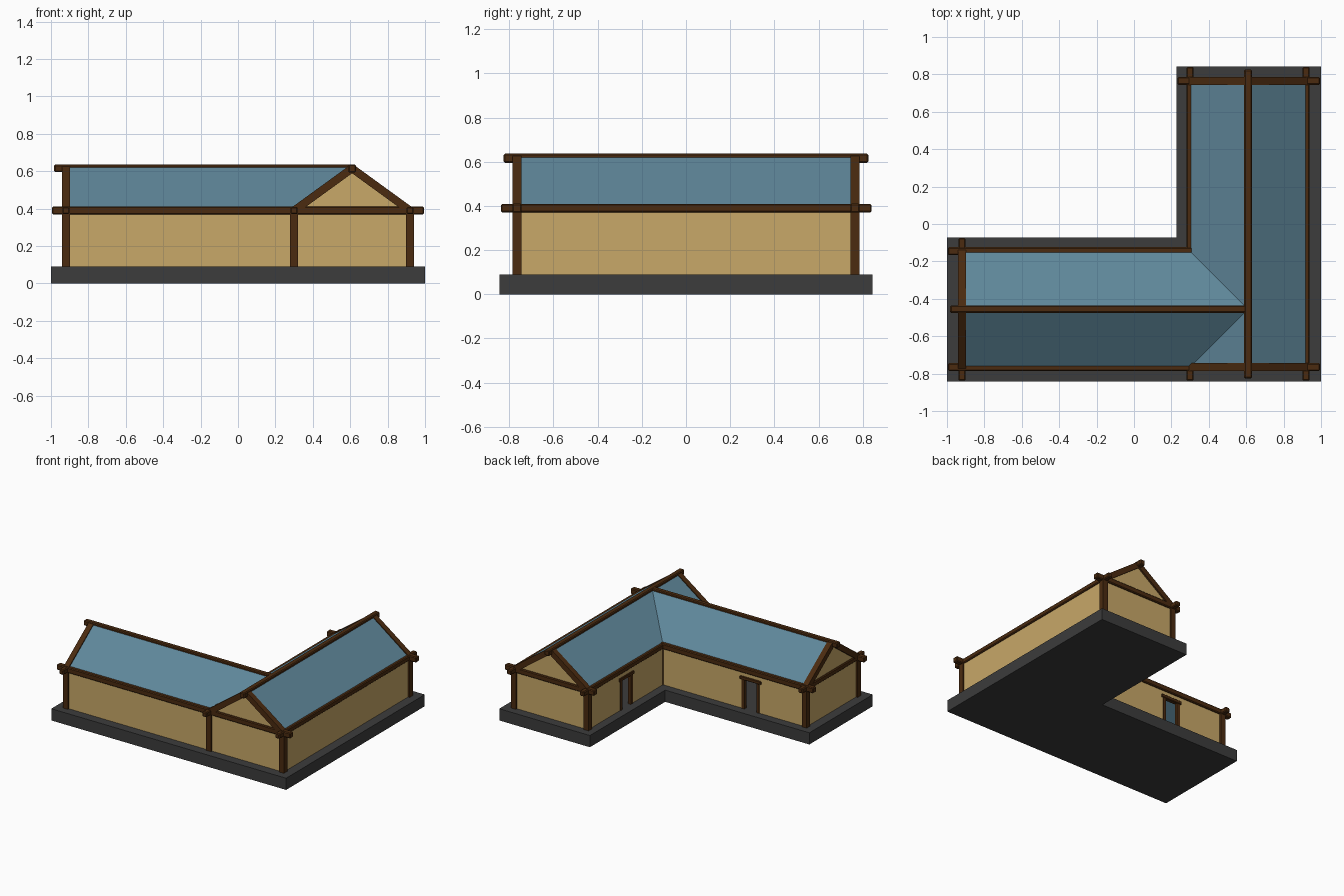
import bpy, bmesh
from mathutils import Vector, Matrix

if "Cube" in bpy.data.objects:
    bpy.data.objects.remove(bpy.data.objects["Cube"])


def material(name, rgb):
    m = bpy.data.materials.new(name)
    m.diffuse_color = (*rgb, 1)
    m.use_nodes = True
    m.node_tree.nodes["Principled BSDF"].inputs["Base Color"].default_value = m.diffuse_color
    return m


STONE = material("dark grey stone", (0.045, 0.045, 0.045))
TAN = material("tan plaster", (0.578, 0.391, 0.138))
WOOD = material("dark brown wood", (0.069, 0.024, 0.005))
BLUE = material("slate blue roof", (0.114, 0.242, 0.323))

# Main layout: wall centre lines and heights
XL, XI, XR, XM = -0.92, 0.30, 0.92, 0.61        # left, inner, right, ridge
YF, YI, YB, YM = -0.765, -0.145, 0.765, -0.455  # front, inner, back, ridge
FLOOR, EAVE, PEAK = 0.09, 0.39, 0.615


def finish(name, bm, mat):
    bmesh.ops.recalc_face_normals(bm, faces=bm.faces)
    me = bpy.data.meshes.new(name)
    bm.to_mesh(me)
    bm.free()
    me.materials.append(mat)
    ob = bpy.data.objects.new(name, me)
    bpy.context.collection.objects.link(ob)
    return ob


def bar(name, a, b, width=0.042, height=0.042, bevel=0.006, mat=WOOD):
    """Rectangular bar running from a to b."""
    a, b = Vector(a), Vector(b)
    d = (b - a).normalized()
    side = Vector((1, 0, 0)) if abs(d.z) > 0.99 else d.cross((0, 0, 1)).normalized()
    rot = Matrix((d, side, d.cross(side))).transposed().to_4x4()
    bm = bmesh.new()
    bmesh.ops.create_cube(bm, size=1, matrix=Matrix.Translation((a + b) / 2) @ rot
                          @ Matrix.Diagonal(((b - a).length, width, height, 1)))
    if bevel:
        bmesh.ops.bevel(bm, geom=bm.edges[:], offset=bevel, segments=1, affect='EDGES')
    return finish(name, bm, mat)


def prism(name, points, push, mat):
    """Flat outline pushed into a solid."""
    bm = bmesh.new()
    f = bm.faces.new([bm.verts.new(p) for p in points])
    new = bmesh.ops.extrude_face_region(bm, geom=[f], use_keep_orig=True)["geom"]
    bmesh.ops.translate(bm, vec=push, verts=[v for v in new if isinstance(v, bmesh.types.BMVert)])
    return finish(name, bm, mat)


def wall(name, a, b, z0=FLOOR, z1=EAVE):
    mid = (z0 + z1) / 2
    bar(name, (*a, mid), (*b, mid), 0.016, z1 - z0, 0, TAN)


# L-shaped plinth
prism("plinth", [(x, y, 0) for x, y in ((-1, -0.843), (1, -0.843), (1, 0.843),
      (0.228, 0.843), (0.228, -0.072), (-1, -0.072))], (0, 0, FLOOR), STONE)

# Plain walls
wall("front_wall", (XL, YF), (XR, YF))
wall("right_wall", (XR, YF), (XR, YB))
wall("back_wall", (XI, YB), (XR, YB))
wall("left_wall", (XL, YF), (XL, YI))


# Courtyard walls, each with an open framed doorway
def door_wall(name, a, b, mid):
    a, b, mid = Vector(a), Vector(b), Vector(mid)
    d = (b - a).normalized()
    top = 0.32
    wall(name + "_wall_near", a, mid - d * 0.055)
    wall(name + "_wall_far", mid + d * 0.055, b)
    wall(name + "_wall_over_door", mid - d * 0.055, mid + d * 0.055, top)
    for s in (-1, 1):
        p = mid + d * 0.063 * s
        bar(name + "_door_post", (*p, FLOOR), (*p, top), 0.024, 0.024, 0)
    bar(name + "_door_lintel", (*(mid - d * 0.09), top + 0.006),
        (*(mid + d * 0.09), top + 0.006), 0.034, 0.026, 0.004)


door_wall("wing", (XL, YI), (XI, YI), (-0.455, YI))
door_wall("long", (XI, YI), (XI, YB), (XI, 0.31))

# Corner posts
for x, y in ((XL, YF), (XL, YI), (XI, YF), (XR, YF), (XR, YB), (XI, YB)):
    bar("corner_post", (x, y, FLOOR), (x, y, EAVE), bevel=0)
bar("inner_corner_post", (XI, YI, FLOOR), (XI, YI, EAVE), 0.024, 0.024, 0)

# Eave beams with crossing ends
for y, x0, x1 in ((YF, -0.995, 0.995), (YB, 0.232, 0.995), (YI, -0.995, XI + 0.015)):
    bar("eave_beam_across", (x0, y, EAVE), (x1, y, EAVE))
for x, y0, y1 in ((XI, -0.838, 0.84), (XR, -0.838, 0.84), (XL, -0.838, -0.075)):
    bar("eave_beam_along", (x, y0, EAVE), (x, y1, EAVE), 0.038, 0.038)

# Ridge beams
bar("long_ridge_beam", (XM, -0.825, PEAK), (XM, 0.825, PEAK))
bar("wing_ridge_beam", (-0.983, YM, PEAK), (XM, YM, PEAK), 0.04, 0.04)

# Gables: plaster triangle plus two rafters each
for name, a, b, m, push in (
        ("front", (XI, YF), (XR, YF), (XM, YF), (0, 0.016, 0)),
        ("back", (XI, YB), (XR, YB), (XM, YB), (0, 0.016, 0)),
        ("left", (XL, YF), (XL, YI), (XL, YM), (0.016, 0, 0))):
    half = Vector(push) / 2
    prism(name + "_gable", [Vector((*a, EAVE)) - half, Vector((*b, EAVE)) - half,
                            Vector((*m, PEAK)) - half], push, TAN)
    for p in (a, b):
        bar(name + "_rafter", (*p, EAVE), (*m, PEAK), 0.042, 0.042, 0)

# Roof slopes meeting in valleys
E, R, DOWN = 0.406, 0.634, (0, 0, -0.008)
prism("right_roof_slope", [(XR, YF, E), (XR, YB, E), (XM, YB, R), (XM, YF, R)], DOWN, BLUE)
prism("courtyard_roof_slope", [(XI, YI, E), (XM, YM, R), (XM, YB, R), (XI, YB, E)], DOWN, BLUE)
prism("front_roof_corner", [(XI, YF, E), (XM, YF, R), (XM, YM, R)], DOWN, BLUE)
for name, y in (("wing_front_roof_slope", YF), ("wing_back_roof_slope", YI)):
    prism(name, [(XL, y, E), (XI, y, E), (XM, YM, R), (XL, YM, R)], DOWN, BLUE)
